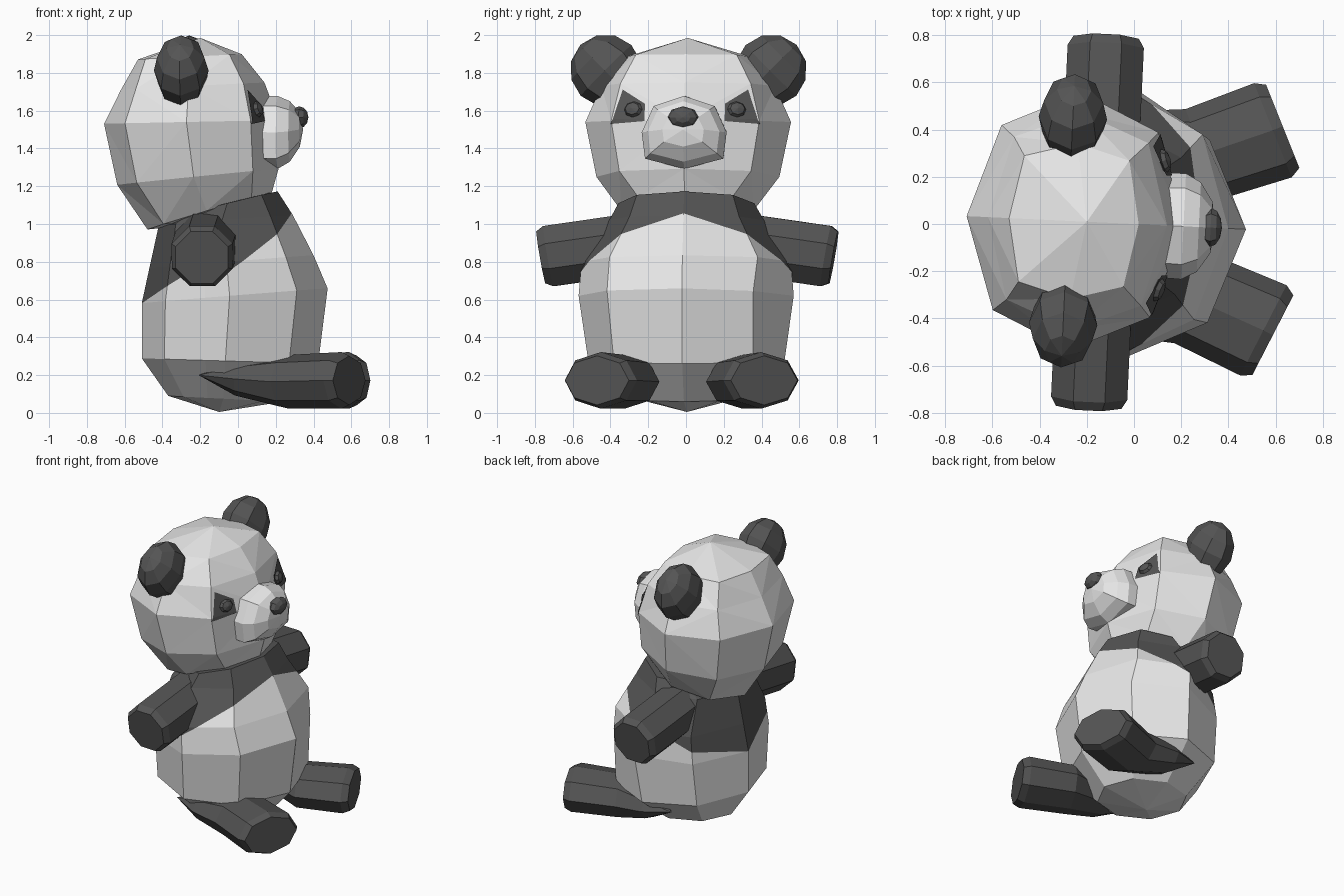
import bpy, bmesh, math
from mathutils import Vector, Matrix
from mathutils.bvhtree import BVHTree

if "Cube" in bpy.data.objects:
    bpy.data.objects.remove(bpy.data.objects["Cube"])


def material(name, value):
    m = bpy.data.materials.new(name)
    m.diffuse_color = (value, value, value, 1)
    m.use_nodes = True
    m.node_tree.nodes["Principled BSDF"].inputs["Base Color"].default_value = m.diffuse_color
    return m


LIGHT = material("light fur", 0.8)
DARK = material("dark fur", 0.09)
X, Y, Z = Vector((1, 0, 0)), Vector((0, 1, 0)), Vector((0, 0, 1))


def ring(center, u, v, phase=0.0, square=0.7071, n=8):
    """Eight-point ring spanned by u and v; square pushes the diagonal points out."""
    pts = []
    for i in range(n):
        a = phase + 2 * math.pi * i / n
        k = square / 0.7071 if i % 2 else 1
        pts.append(Vector(center) + u * math.cos(a) * k + v * math.sin(a) * k)
    return pts


def level(x0, x1, z, ry, tilt=0.0, square=0.7071):
    """Near-horizontal ring from x0 to x1, leaning by tilt."""
    rx = (x1 - x0) / 2
    return ring(((x0 + x1) / 2, 0, z), Vector((rx, 0, rx * tilt)), Y * ry, 0, square)


def loft(rings):
    """Skin rings together; a ring with one point becomes a pole."""
    bm = bmesh.new()
    vs = [[bm.verts.new(p) for p in r] for r in rings]
    for a, b in zip(vs, vs[1:]):
        n = max(len(a), len(b))
        for i in range(n):
            j = (i + 1) % n
            if len(a) == 1:
                bm.faces.new((a[0], b[j], b[i]))
            elif len(b) == 1:
                bm.faces.new((a[i], a[j], b[0]))
            else:
                bm.faces.new((a[i], a[j], b[j], b[i]))
    for r in (vs[0], vs[-1]):
        if len(r) > 1:
            bm.faces.new(r)
    bmesh.ops.recalc_face_normals(bm, faces=bm.faces)
    return bm


def finish(name, bm, *mats):
    me = bpy.data.meshes.new(name)
    bm.to_mesh(me)
    bm.free()
    for m in mats:
        me.materials.append(m)
    ob = bpy.data.objects.new(name, me)
    bpy.context.collection.objects.link(ob)
    return ob


def pebble(name, center, axis, across, size, mat, rings=6):
    """Small faceted ball: size = (along across, sideways, along axis)."""
    axis = axis.normalized()
    side = axis.cross(across).normalized()
    front = side.cross(axis)
    basis = Matrix((front, side, axis)).transposed().to_4x4()
    bm = bmesh.new()
    bmesh.ops.create_uvsphere(bm, u_segments=8, v_segments=rings, radius=1)
    bm.transform(Matrix.Translation(center) @ basis @ Matrix.Diagonal((*size, 1)))
    return finish(name, bm, mat)


# Body, a little flatter on the front left
belly = level(-0.51, 0.475, 0.62, 0.57, 0.08)
belly[1] = belly[1].lerp(Vector((0, 0, 0.62)), 0.08)
body = loft([
    [Vector((-0.1, 0, 0.005))],
    level(-0.37, 0.24, 0.075, 0.27, -0.05),
    level(-0.51, 0.425, 0.275, 0.52, -0.03),
    belly,
    level(-0.47, 0.40, 0.80, 0.555, 0.08),
    level(-0.42, 0.29, 1.02, 0.41, 0.08),
    level(-0.29, 0.21, 1.11, 0.36, 0.25),
    [Vector((-0.05, 0, 1.12))]])


# Leaning planes, one per quarter, divide light belly from dark shoulders
def slice_body(faces, point, normal):
    edges = {e for f in faces for e in f.edges}
    verts = {v for f in faces for v in f.verts}
    bmesh.ops.bisect_plane(body, geom=list(verts) + list(edges) + list(faces),
                           plane_co=point, plane_no=normal)


under_arm = -0.15
slice_body(body.faces[:], Vector(), Y)
slice_body(body.faces[:], Vector((under_arm, 0, 0)), X)
cut_point = Vector((0, 0, 0.886))
for s in (-1, 1):
    for front, droop in ((True, 0.22), (False, 0.0)):
        def quarter():
            return [f for f in body.faces if f.calc_center_median().y * s > 0
                    and (f.calc_center_median().x > under_arm) == front]
        cut_normal = Vector((-0.6, droop * s, 1)).normalized()
        slice_body(quarter(), cut_point, cut_normal)
        for f in quarter():
            f.material_index = int((f.calc_center_median() - cut_point).dot(cut_normal) > 0)
finish("body", body, LIGHT, DARK)

# Head
head = loft([
    [Vector((-0.2, 0, 1.0))],
    level(-0.48, 0.18, 1.07, 0.35, 0.3),
    level(-0.64, 0.215, 1.25, 0.485, 0.1, 0.72),
    level(-0.71, 0.215, 1.54, 0.545, 0.02, 0.72),
    level(-0.62, 0.14, 1.73, 0.46, 0.05, 0.75),
    level(-0.53, 0.02, 1.885, 0.33, 0.05, 0.81),
    [Vector((-0.2, 0, 1.985))]])
bmesh.ops.triangulate(head, faces=head.faces)
surface = BVHTree.FromBMesh(head)
finish("head", head, LIGHT)


def on_head(y, z):
    hit, normal, _, _ = surface.ray_cast(Vector((1, y, z)), -X)
    return hit, normal


# Muzzle with a broad jaw, and nose
def muzzle_ring(x, z, ry, rz):
    pts = ring((x, 0, z), Y * ry, Z * rz, 0, 0.72)
    for p in pts:
        if p.z < z - 0.01:
            p.y *= 1.28
    return pts


finish("muzzle", loft([
    muzzle_ring(0.08, 1.487, 0.22, 0.19),
    muzzle_ring(0.21, 1.485, 0.225, 0.193),
    muzzle_ring(0.275, 1.49, 0.19, 0.16),
    muzzle_ring(0.328, 1.50, 0.11, 0.09),
    [Vector((0.345, 0, 1.50))]]), LIGHT)
pebble("nose", Vector((0.325, 0, 1.565)), X, Z, (0.058, 0.082, 0.048), DARK)

for s, side in ((-1, "right"), (1, "left")):
    # Eye patch: thin plate following the head surface
    p = [Vector((y * s, z)) for y, z in ((0.39, 1.53), (0.33, 1.71), (0.21, 1.635), (0.21, 1.545))]
    bm = bmesh.new()
    N = 8
    grid = []
    for i in range(N + 1):
        for j in range(N + 1):
            a, b = i / N, j / N
            q = p[0].lerp(p[1], a).lerp(p[3].lerp(p[2], a), b)
            hit, normal = on_head(*q)
            grid.append(bm.verts.new(hit + normal * 0.007))
    for i in range(N):
        for j in range(N):
            k = i * (N + 1) + j
            bm.faces.new([grid[k], grid[k + 1], grid[k + N + 2], grid[k + N + 1]])
    bm.normal_update()
    if sum(f.normal.x for f in bm.faces) < 0:
        bmesh.ops.reverse_faces(bm, faces=bm.faces)
    finish(side + "_eye_patch", bm, DARK)

    # Eye
    hit, normal = on_head(0.272 * s, 1.605)
    pebble(side + "_eye", hit, normal, Z, (0.047, 0.056, 0.035), DARK, 4)

    # Ear
    pebble(side + "_ear", Vector((-0.28, 0.437 * s, 1.813)), Vector((0, s, 1)), X,
           (0.145, 0.19, 0.192), DARK)

    # Arm: octagonal stub sloping down, with a bevelled end
    down = Vector((0, 0.17 * s, 0.98)).normalized()
    r = 0.175
    finish(side + "_arm", loft([
        ring((-0.155, y * s, z), X * r * k, down * r * k, math.pi / 8)
        for y, z, k in ((0.25, 0.90, 1.0), (0.735, 0.83, 1.0), (0.775, 0.823, 0.86))]), DARK)

    # Leg: pointed hip, knee, wide foot with a bevelled end
    t = math.radians(24.5)
    along = Vector((math.cos(t), math.sin(t) * s, 0))
    wide = Vector((-math.sin(t), math.cos(t) * s, 0))
    foot = Vector((0.61, 0.443 * s, 0.172))
    finish(side + "_leg", loft([
        [Vector((-0.19, 0.40 * s, 0.20))],
        ring((0.0, 0.34 * s, 0.18), Y * 0.14 * s, Z * 0.088),
        ring((0.28, 0.31 * s, 0.165), wide * 0.205, Z * 0.142),
        ring(foot - along * 0.045, wide * 0.215, Z * 0.15),
        ring(foot, wide * 0.19, Z * 0.13)]), DARK)

# The whole figure is turned slightly
turn = Matrix.Rotation(math.radians(-2.7), 4, 'Z')
for ob in bpy.context.collection.objects:
    ob.data.transform(turn)
